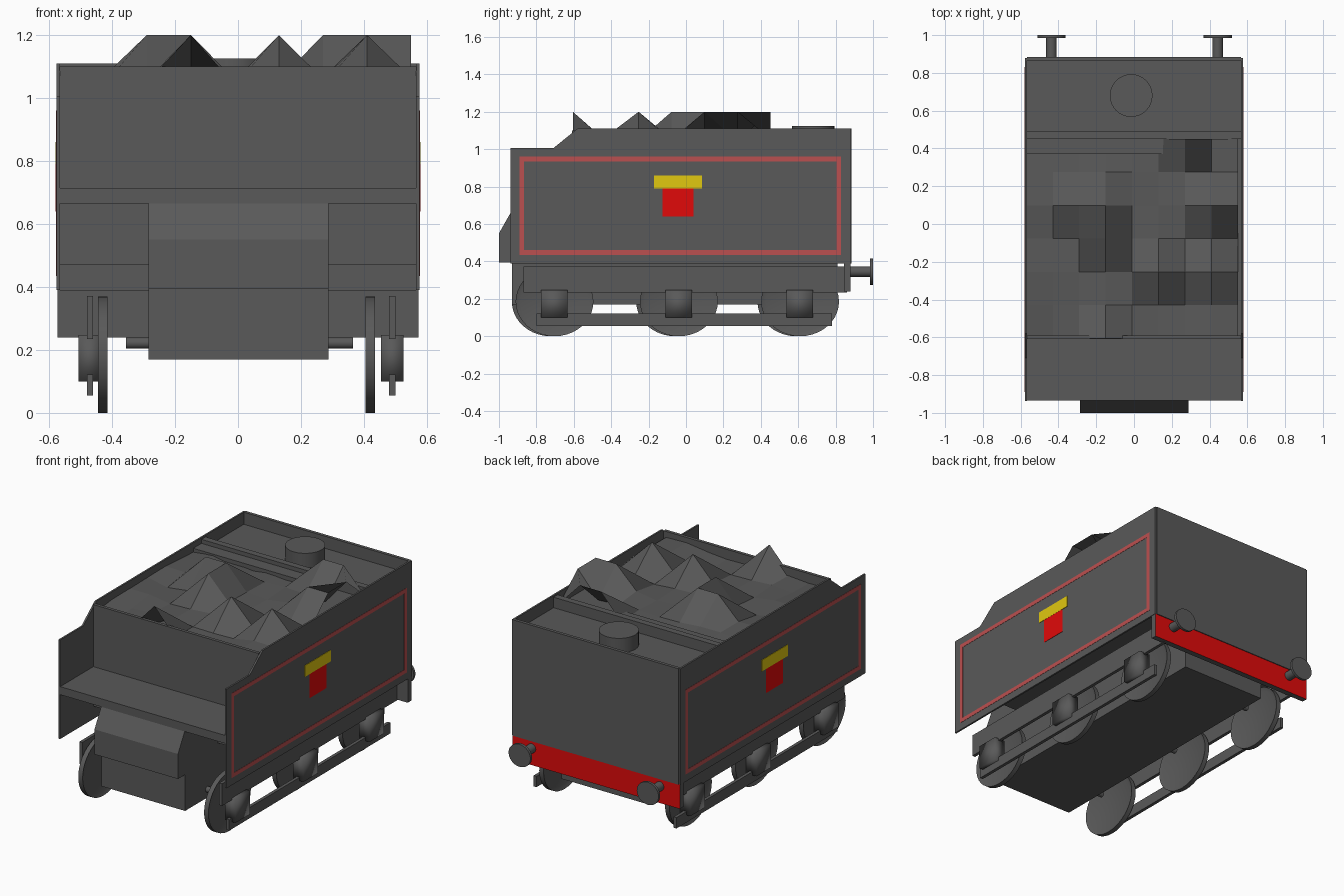
import bpy, bmesh, math, random
from mathutils import Vector, Matrix

cube = bpy.data.objects.get("Cube")
if cube:
    bpy.data.objects.remove(cube, do_unlink=True)


def material(name, r, g, b):
    m = bpy.data.materials.new(name)
    m.use_nodes = True
    m.diffuse_color = (r, g, b, 1)
    m.node_tree.nodes["Principled BSDF"].inputs["Base Color"].default_value = (r, g, b, 1)
    return m


GREY = material("dark_grey", 0.1, 0.1, 0.1)
RED = material("bright_red", 0.75, 0.003, 0.003)
YELLOW = material("yellow", 0.75, 0.58, 0.005)
LINING = material("lining_red", 0.5, 0.08, 0.08)


def finish(bm, name, mat=GREY, smooth=False):
    bmesh.ops.recalc_face_normals(bm, faces=bm.faces)
    mesh = bpy.data.meshes.new(name)
    bm.to_mesh(mesh)
    bm.free()
    mesh.materials.append(mat)
    ob = bpy.data.objects.new(name, mesh)
    bpy.context.collection.objects.link(ob)
    if smooth:
        bpy.ops.object.select_all(action="DESELECT")
        ob.select_set(True)
        bpy.context.view_layer.objects.active = ob
        bpy.ops.object.shade_smooth_by_angle(angle=math.radians(40))
    return ob


def box(name, x, y, z, mat=GREY):
    """Box from (low, high) pairs on each axis."""
    bm = bmesh.new()
    bmesh.ops.create_cube(bm, size=1)
    for v in bm.verts:
        v.co = [lo + (c + 0.5) * (hi - lo) for c, (lo, hi) in zip(v.co, (x, y, z))]
    return finish(bm, name, mat)


def cylinder(name, center, radii, depth, axis, sides=32, rim=0):
    """Elliptical cylinder along an axis; a rim leaves both caps dished."""
    bm = bmesh.new()
    bmesh.ops.create_cone(bm, cap_ends=True, segments=sides, radius1=1, radius2=1, depth=depth)
    bmesh.ops.scale(bm, vec=(radii[0], radii[1], 1), verts=bm.verts)
    if rim:
        caps = [f for f in bm.faces if len(f.verts) > 4]
        for f in caps:
            sign = math.copysign(1, f.calc_center_median().z)
            inner = bmesh.ops.extrude_discrete_faces(bm, faces=[f])["faces"][0]
            outer = list(f.verts) if f.is_valid else []
            ring = [v for v in bm.verts if v not in inner.verts and v.co.z * sign > 0]
            bmesh.ops.scale(bm, vec=(1 - rim, 1 - rim, 1), verts=inner.verts)
            bmesh.ops.translate(bm, vec=(0, 0, -sign * depth * 0.35), verts=inner.verts)
    turn = {"X": Matrix.Rotation(math.pi / 2, 3, "Y"),
            "Y": Matrix.Rotation(math.pi / 2, 3, "X"), "Z": Matrix.Identity(3)}[axis]
    for v in bm.verts:
        v.co = turn @ v.co + Vector(center)
    return finish(bm, name, GREY, True)


def extrude_x(name, profile, x0, x1):
    """Closed (y, z) profile pulled along x."""
    bm = bmesh.new()
    face = bm.faces.new([bm.verts.new((x0, y, z)) for y, z in profile])
    out = bmesh.ops.extrude_face_region(bm, geom=[face])["geom"]
    bmesh.ops.translate(bm, vec=(x1 - x0, 0, 0),
                        verts=[g for g in out if isinstance(g, bmesh.types.BMVert)])
    return finish(bm, name)


# Water tank body, walls and decks
W = 0.567
box("tank_body", (-W, W), (-0.6, 0.87), (0.47, 1.035))
box("front_bulkhead", (-W, W), (-0.61, -0.59), (0.47, 1.1))
box("rear_wall", (-W, W), (0.865, 0.885), (0.39, 1.11))
box("coal_divider", (-W, W), (0.45, 0.49), (1.0, 1.1))
box("coal_ledge", (-W, 0.2), (0.37, 0.45), (1.0, 1.075))
box("front_shelf", (-0.576, 0.576), (-0.935, -0.6), (0.665, 0.715))
cylinder("water_filler", (-0.015, 0.68, 1.075), (0.113, 0.113), 0.1, "Z")

# Toolbox at the front and the tank under the floor
extrude_x("toolbox", [(-1, 0.395), (-1, 0.55), (-0.935, 0.665), (-0.6, 0.665), (-0.6, 0.395)],
          -0.285, 0.288)
box("under_tank", (-0.285, 0.288), (-0.93, 0.81), (0.17, 0.475))

# Buffer beam with a red rear face
beam = box("buffer_beam", (-0.574, 0.574), (0.845, 0.88), (0.24, 0.39))
beam.data.materials.append(RED)
for p in beam.data.polygons:
    p.material_index = int(p.normal.y > 0.5)

# Everything repeated on both sides
AXLES = (-0.713, -0.048, 0.6)
for side, s in (("right", -1), ("left", 1)):
    extrude_x(side + "_side_panel",
              [(-0.937, 0.39), (-0.937, 1.005), (-0.71, 1.005), (-0.58, 1.11),
               (0.88, 1.11), (0.88, 0.39)], s * 0.566, s * 0.577)

    # Painted lining and badge
    def plate(name, y, z, mat, depth=0.0015):
        box(side + name, sorted((s * 0.576, s * (0.577 + depth))), y, z, mat)
    for i, z in enumerate((0.435, 0.935)):
        plate(f"_lining_rail_{i}", (-0.89, 0.83), (z, z + 0.025), LINING)
    for i, y in enumerate((-0.89, 0.805)):
        plate(f"_lining_post_{i}", (y, y + 0.025), (0.46, 0.935), LINING)
    plate("_badge_bar", (-0.17, 0.085), (0.79, 0.86), YELLOW, 0.003)
    plate("_badge_block", (-0.125, 0.04), (0.64, 0.79), RED, 0.002)

    # Running gear
    fx = s * 0.48 + 0.01
    box(side + "_frame", (fx - 0.01, fx + 0.01), (-0.87, 0.86), (0.235, 0.372))
    box(side + "_lower_bar", (fx - 0.01, fx + 0.01), (-0.8, 0.78), (0.055, 0.122))
    for i, y in enumerate(AXLES):
        cylinder(f"{side}_wheel_{i}", (s * 0.425 - 0.005, y + s * 0.01, 0.185),
                 (0.185, 0.208), 0.03, "X", 40, 0.12)
        # Softly shaded axle boxes
        axle_box = box(f"{side}_axle_box_{i}", (fx - 0.036, fx + 0.036),
                       (y - 0.062, y + 0.08), (0.1, 0.247))
        axle_box.data.shade_smooth()

    # Buffers
    bx = s * 0.44 + 0.003
    cylinder(side + "_buffer_shank", (bx, 0.93, 0.345), (0.028, 0.028), 0.115, "Y", 20)
    cylinder(side + "_buffer_head", (bx, 0.992, 0.345), (0.075, 0.07), 0.016, "Y")

for i, y in enumerate(AXLES):
    cylinder(f"axle_{i}", (0.005, y, 0.222), (0.018, 0.018), 0.72, "X", 16)

# Coal heap: a coarse uneven grid with raised points (column, row)
PEAKS = {(3, 0), (5, 2), (7, 2), (3, 3), (2, 4), (3, 4), (7, 4), (8, 4), (8, 5),
         (6, 6), (7, 6)}
random.seed(4)
bm = bmesh.new()
bmesh.ops.create_grid(bm, x_segments=8, y_segments=6, size=0.5)
for v in bm.verts:
    col, row = round((v.co.x + 0.5) * 8), round((v.co.y + 0.5) * 6)
    height = 1.2 if (col, row) in PEAKS else random.uniform(1.036, 1.07)
    v.co = (-0.57 + col * 0.14, -0.605 + row * 0.176, height)
finish(bm, "coal_heap")
